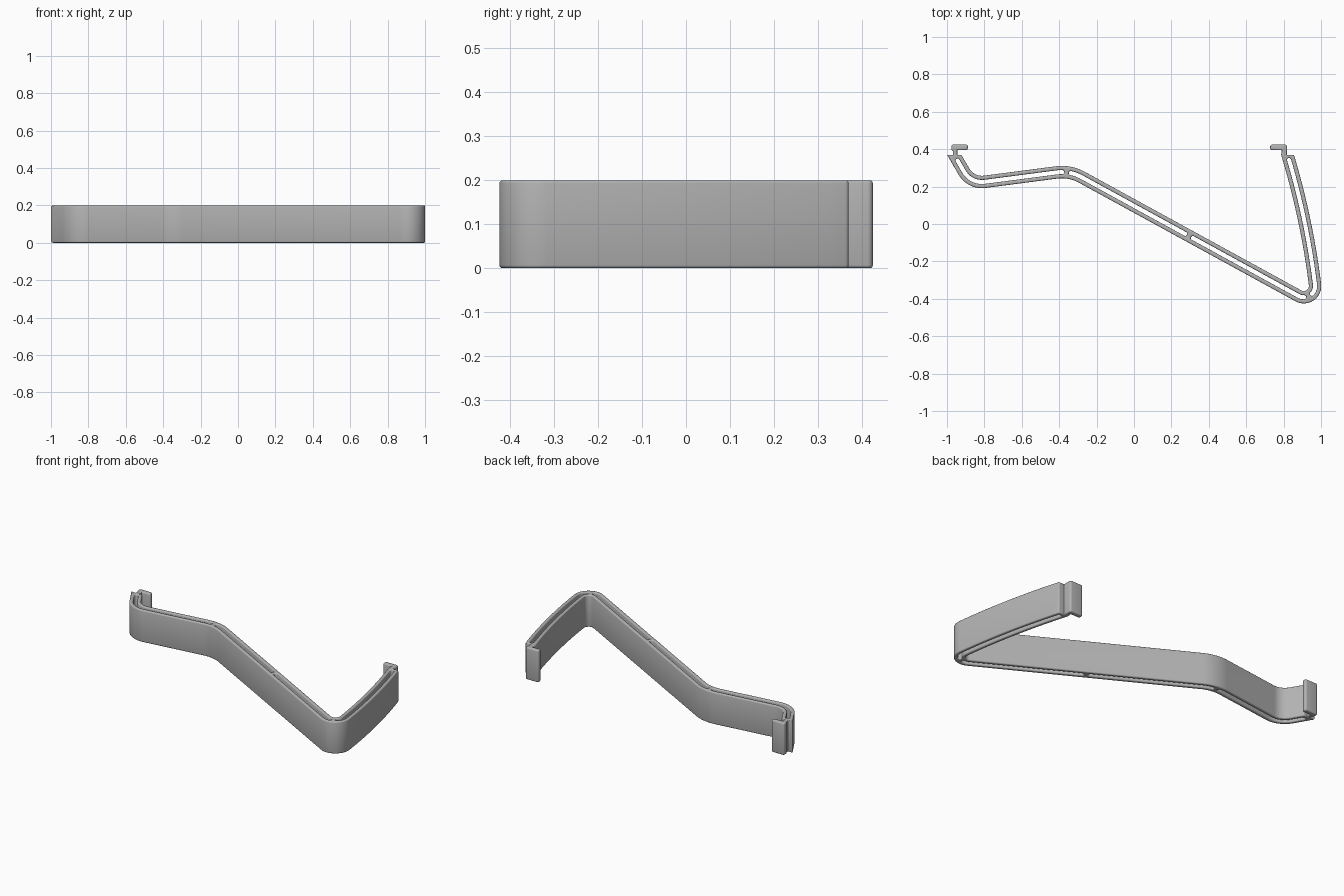
import bpy, bmesh, math
from mathutils import Vector

cube = bpy.data.objects.get("Cube")
if cube:
    bpy.data.objects.remove(cube, do_unlink=True)

HEIGHT, HALF, SLOT, EDGE = 0.2, 0.033, 0.011, 0.007


def perp(v):
    return Vector((-v.y, v.x))


def fillet(corners, steps):
    """Round every (x, y, radius) corner of an open polyline."""
    pts = [Vector(c[:2]) for c in corners]
    out = []
    for i, p in enumerate(pts):
        r = corners[i][2]
        if r == 0 or i in (0, len(pts) - 1):
            out.append(p)
            continue
        a = (p - pts[i - 1]).normalized()
        b = (pts[i + 1] - p).normalized()
        turn = math.atan2(a.x * b.y - a.y * b.x, a.dot(b))
        start = p - a * r * math.tan(abs(turn) / 2)
        side = math.copysign(1, turn)
        centre = start + perp(a) * r * side
        for k in range(steps + 1):
            ang = turn * k / steps
            arm = -perp(a) * r * side
            out.append(centre + arm * math.cos(ang) + perp(arm) * math.sin(ang))
    clean = [out[0]]
    for p in out[1:]:
        if (p - clean[-1]).length > 0.0005:
            clean.append(p)
    return clean


def normals(pts, closed):
    """Left-hand mitred normals of a polyline."""
    n, res = len(pts), []
    for i, p in enumerate(pts):
        a = (p - pts[i - 1]).normalized() if closed or i > 0 else None
        b = (pts[(i + 1) % n] - p).normalized() if closed or i < n - 1 else None
        a, b = a or b, b or a
        m = perp((a + b).normalized())
        res.append(m / max(0.5, m.dot(perp(a))))
    return res


def offset(pts, d, closed=False):
    return [p + m * d for p, m in zip(pts, normals(pts, closed))]


# Centre line of the bent strip, ending in a slightly bowed arm
foot, ctrl, tip = Vector((0.967, -0.318)), Vector((0.923, 0.03)), Vector((0.821, 0.37))
arm = [foot * (1 - t) ** 2 + ctrl * 2 * t * (1 - t) + tip * t * t
       for t in (k / 12 for k in range(13))]
centre = fillet([(-0.961, 0.37, 0), (-0.872, 0.216, 0.112), (-0.343, 0.285, 0.22),
                 (0.981, -0.44, 0.06)] + [(p.x, p.y, 0) for p in arm], 12)

# Outer outline, with level cuts at both ends and a hook on each
left, right = offset(centre, HALF), offset(centre, -HALF)
norm = normals(centre, False)
for e in (0, -1):
    shift = Vector((HALF / norm[e].x, 0))
    left[e], right[e] = centre[e] + shift, centre[e] - shift


def plain(pts):
    return [(p.x, p.y, 0) for p in pts]


def rounded(p):
    return [(p.x, p.y, 0.01)]


R = 0.012
right_hook = [(0.818, 0.37, 0), (0.818, 0.425, R), (0.728, 0.425, R),
              (0.728, 0.395, R), (0.79, 0.395, 0)]
left_hook = [(-0.945, 0.37, 0), (-0.945, 0.395, 0), (-0.888, 0.395, R),
             (-0.888, 0.425, R), (-0.977, 0.425, R), (-0.977, 0.397, R),
             (-0.968, 0.39, 0), (-0.968, 0.37, 0)]
outline = fillet(plain(right[:-1]) + rounded(right[-1]) + right_hook
                 + plain(left[::-1][:-1]) + rounded(left[0]) + left_hook, 5)

# Distances along the centre line
dist = [0.0]
for p, q in zip(centre, centre[1:]):
    dist.append(dist[-1] + (q - p).length)


def at(s):
    for i in range(len(dist) - 1):
        if s <= dist[i + 1]:
            return centre[i].lerp(centre[i + 1], (s - dist[i]) / (dist[i + 1] - dist[i]))
    return centre[-1]


def nearest(x, y):
    samples = [dist[-1] * k / 1000 for k in range(1001)]
    return min(samples, key=lambda s: (at(s) - Vector((x, y))).length)


def slot(s0, s1):
    """Clockwise round-ended slot following the centre line."""
    mid = [at(s0)] + [p for p, s in zip(centre, dist) if s0 + 0.004 < s < s1 - 0.004] + [at(s1)]
    nm = normals(mid, False)
    loop = []
    for pts, ns in ((mid, nm), (mid[::-1], [-m for m in nm[::-1]])):
        loop += [p + m * SLOT for p, m in zip(pts, ns)]
        m = ns[-1] * SLOT
        for k in range(1, 6):
            ang = math.pi * k / 6
            loop.append(pts[-1] + m * math.cos(ang) - perp(m) * math.sin(ang))
    return loop


# Slots lie between thin bridges
stops = [0.012, nearest(-0.36, 0.27), nearest(0.295, -0.065),
         nearest(0.928, -0.376), dist[-1] - 0.006]
loops = [outline] + [slot(a + 0.023, b - 0.023) for a, b in zip(stops, stops[1:])]

# Extrude through rounded-edge layers, then cap top and bottom
quarter = [(EDGE * (1 - math.sin(a)), EDGE * (1 - math.cos(a)))
           for a in (math.pi / 2 * k / 3 for k in range(4))]
layers = [(i, z) for i, z in quarter[::-1]]
layers = [(EDGE - z, EDGE - i) for i, z in layers]
layers = sorted(((i, z) for i, z in layers), key=lambda l: l[1])
layers = [(EDGE * (1 - math.sin(a)), EDGE * (1 - math.cos(a)))
          for a in (math.pi / 2 * k / 3 for k in range(4))]
layers += [(i, HEIGHT - z) for i, z in reversed(layers)]

bm = bmesh.new()
rims = ([], [])
for loop in loops:
    rings = [[bm.verts.new((p.x, p.y, z)) for p in offset(loop, inset, True)]
             for inset, z in layers]
    n = len(loop)
    for lo, hi in zip(rings, rings[1:]):
        for i in range(n):
            j = (i + 1) % n
            bm.faces.new((lo[i], lo[j], hi[j], hi[i]))
    for rim, ring in zip(rims, (rings[0], rings[-1])):
        rim += [bm.edges.get((ring[i], ring[(i + 1) % n])) for i in range(n)]
for rim, z in zip(rims, (-1, 1)):
    bmesh.ops.triangle_fill(bm, edges=rim, use_beauty=True, normal=(0, 0, z))
bmesh.ops.recalc_face_normals(bm, faces=bm.faces[:])

mesh = bpy.data.meshes.new("slotted_bracket")
bm.to_mesh(mesh)
bm.free()
bracket = bpy.data.objects.new("slotted_bracket", mesh)
bpy.context.collection.objects.link(bracket)

# Plain grey finish
grey = bpy.data.materials.new("plain_grey")
grey.use_nodes = True
colour = (0.45, 0.45, 0.45, 1)
grey.diffuse_color = colour
grey.node_tree.nodes["Principled BSDF"].inputs["Base Color"].default_value = colour
mesh.materials.append(grey)

bpy.ops.object.select_all(action="DESELECT")
bracket.select_set(True)
bpy.context.view_layer.objects.active = bracket
bpy.ops.object.shade_smooth_by_angle(angle=math.radians(35))
